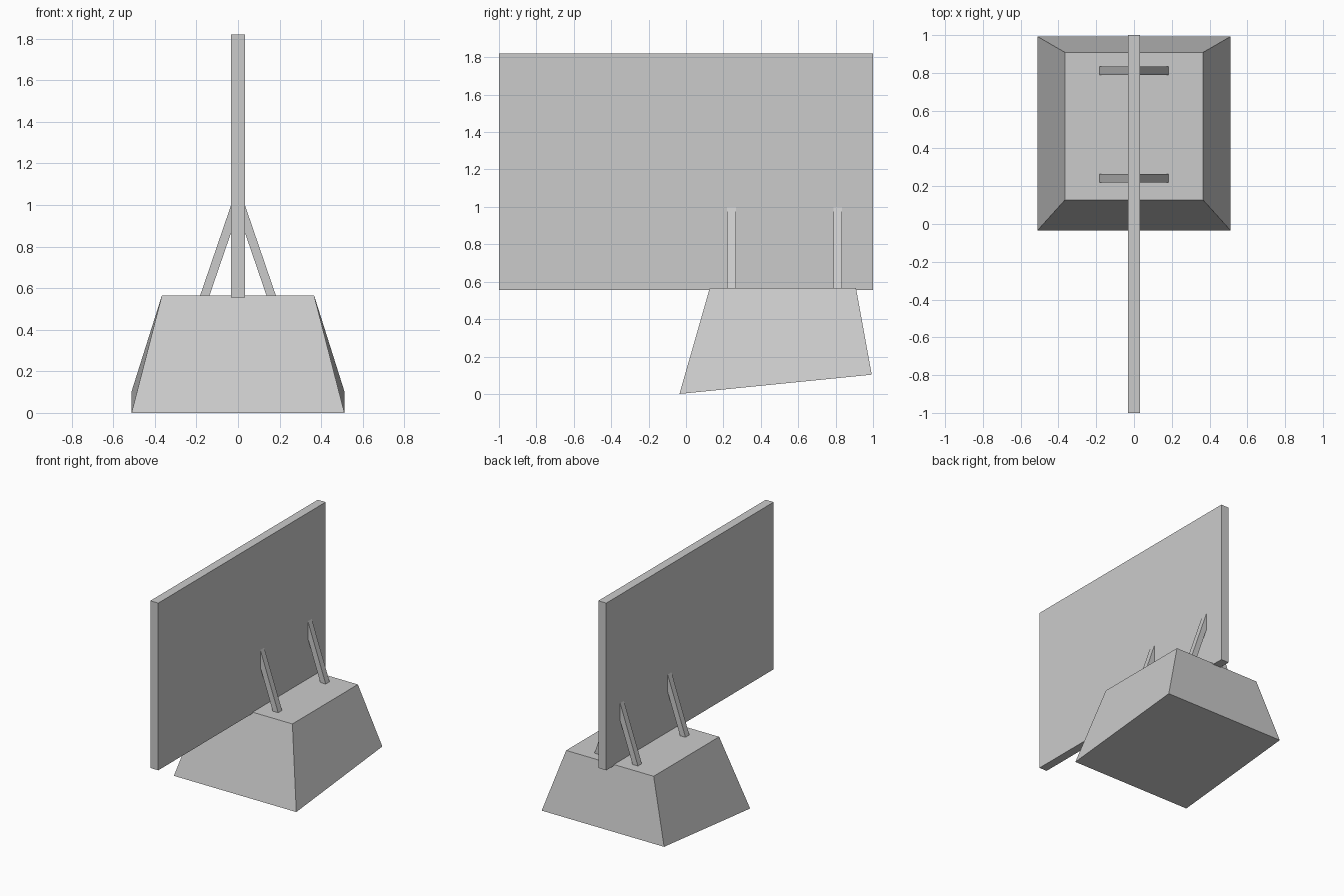
import bpy, bmesh

if "Cube" in bpy.data.objects:
    bpy.data.objects.remove(bpy.data.objects["Cube"])


def make_object(name, bm):
    bmesh.ops.recalc_face_normals(bm, faces=bm.faces)
    mesh = bpy.data.meshes.new(name)
    bm.to_mesh(mesh)
    bm.free()
    obj = bpy.data.objects.new(name, mesh)
    bpy.context.collection.objects.link(obj)
    return obj


def loft(name, ring_a, ring_b):
    """Closed solid between two matching rings of points."""
    bm = bmesh.new()
    a = [bm.verts.new(p) for p in ring_a]
    b = [bm.verts.new(p) for p in ring_b]
    bm.faces.new(a[::-1])
    bm.faces.new(b)
    n = len(a)
    for i in range(n):
        j = (i + 1) % n
        bm.faces.new((a[i], a[j], b[j], b[i]))
    return make_object(name, bm)


def extrude_y(name, profile, y0, y1):
    """Prism from an xz profile."""
    return loft(name, [(x, y0, z) for x, z in profile],
                [(x, y1, z) for x, z in profile])


TOP = 0.565    # top of the base
HALF = 0.033   # half thickness of the panel

# Tapered base with a sloping underside
bx, tx = 0.512, 0.366
loft("base",
     [(-bx, -0.035, 0), (bx, -0.035, 0), (bx, 0.993, 0.103), (-bx, 0.993, 0.103)],
     [(-tx, 0.127, TOP), (tx, 0.127, TOP), (tx, 0.909, TOP), (-tx, 0.909, TOP)])

# Upright panel
extrude_y("panel", [(-HALF, 0.556), (HALF, 0.556), (HALF, 1.82), (-HALF, 1.82)], -1, 1)

# Slanted struts propping both sides of the panel
for row, y in (("front", 0.243), ("back", 0.811)):
    for side, s in (("left", -1), ("right", 1)):
        profile = [(s * 0.137, TOP), (s * 0.182, TOP), (s * HALF, 1.0), (s * HALF, 0.868)]
        extrude_y(f"{row}_{side}_strut", profile, y - 0.023, y + 0.023)
